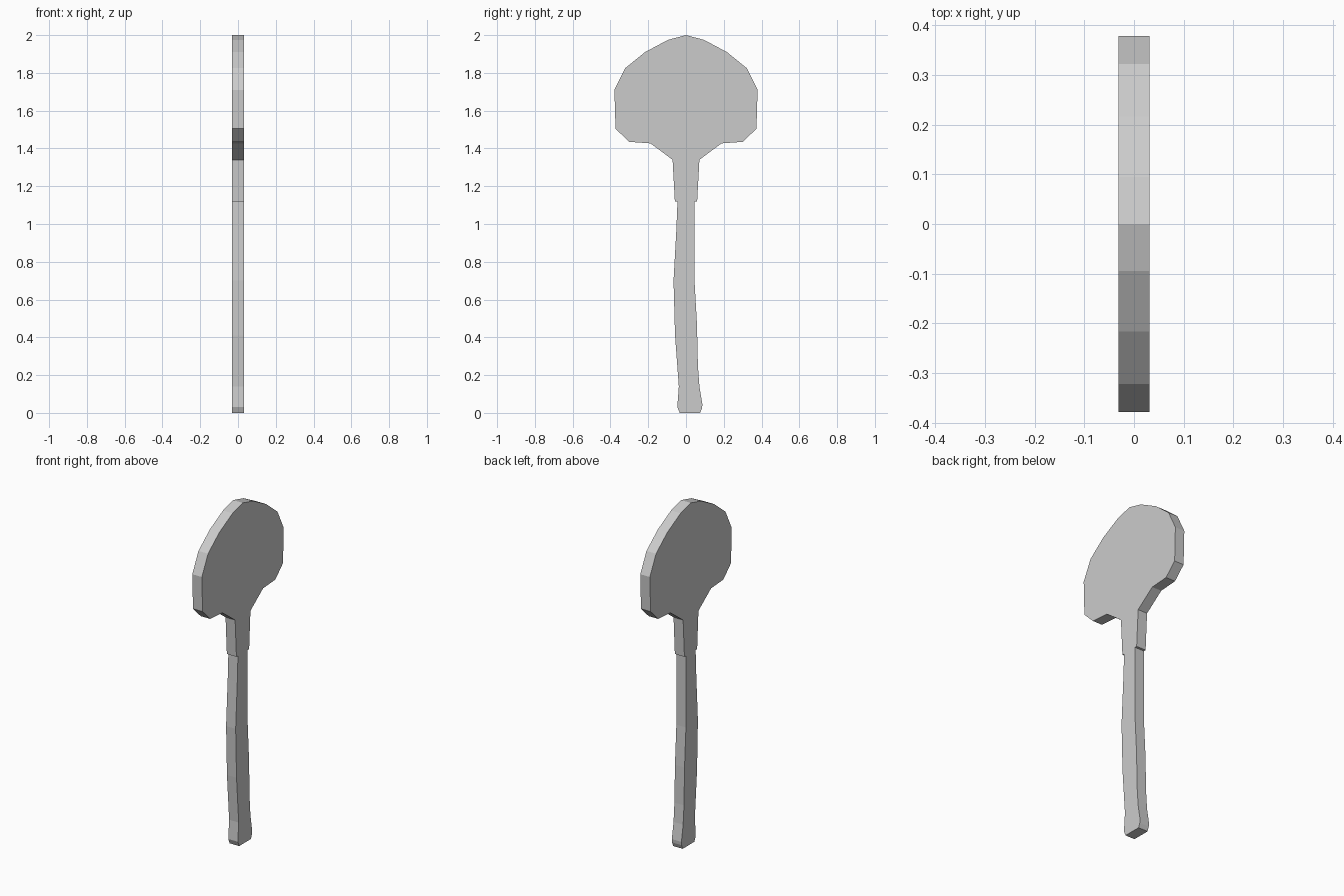
import bpy
import bmesh

cube = bpy.data.objects.get("Cube")
if cube:
    bpy.data.objects.remove(cube)

HALF_THICKNESS = 0.031

grey = bpy.data.materials.new("light_grey")
grey.use_nodes = True
colour = (0.6, 0.6, 0.6, 1)
grey.diffuse_color = colour
grey.node_tree.nodes["Principled BSDF"].inputs["Base Color"].default_value = colour


def slab(name, outline):
    """Extrude a flat (y, z) outline across x."""
    bm = bmesh.new()
    face = bm.faces.new([bm.verts.new((-HALF_THICKNESS, y, z)) for y, z in outline])
    extruded = bmesh.ops.extrude_face_region(bm, geom=[face], use_keep_orig=True)
    moved = [v for v in extruded["geom"] if isinstance(v, bmesh.types.BMVert)]
    bmesh.ops.translate(bm, verts=moved, vec=(2 * HALF_THICKNESS, 0, 0))
    bmesh.ops.recalc_face_normals(bm, faces=bm.faces)
    mesh = bpy.data.meshes.new(name)
    bm.to_mesh(mesh)
    bm.free()
    mesh.materials.append(grey)
    obj = bpy.data.objects.new(name, mesh)
    bpy.context.collection.objects.link(obj)
    return obj


# Broad head with its neck: half outline, mirrored
half = [(0.095, 1.975), (0.217, 1.91), (0.322, 1.825), (0.379, 1.71),
        (0.373, 1.505), (0.302, 1.435), (0.188, 1.427), (0.071, 1.34),
        (0.059, 1.12)]
slab("head", [(0, 2)] + half + [(-y, z) for y, z in reversed(half)])

# Slightly curved handle: right edge down, left edge up
right_edge = [(0.045, 1.12), (0.045, 0.7), (0.058, 0.47), (0.063, 0.25),
              (0.071, 0.14), (0.087, 0.045), (0.085, 0.025), (0.075, 0)]
left_edge = [(-0.033, 0), (-0.046, 0.03), (-0.038, 0.14), (-0.058, 0.41),
             (-0.066, 0.7), (-0.051, 0.97), (-0.045, 1.12)]
slab("handle", right_edge + left_edge)
